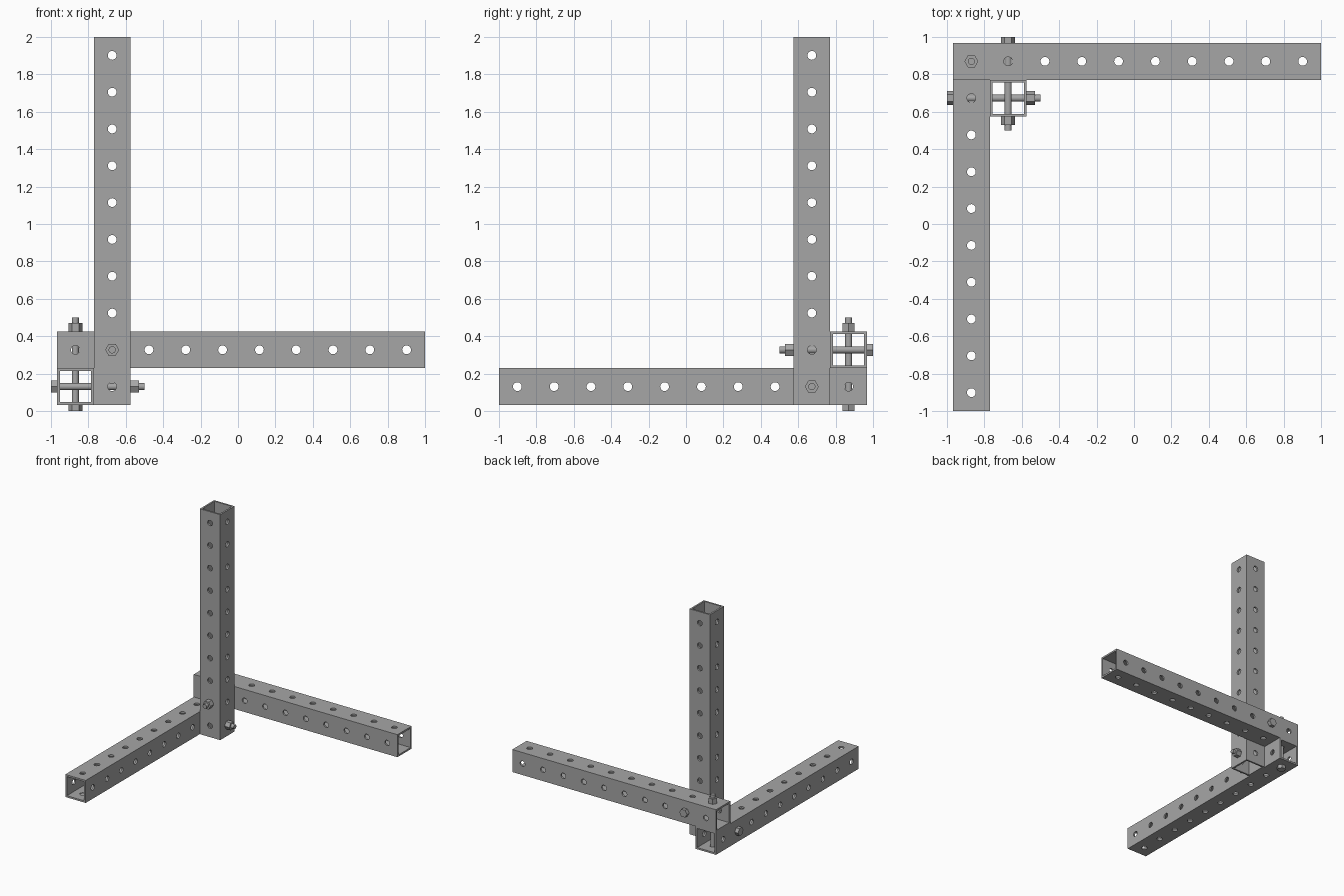
import bpy, bmesh, math
from mathutils import Matrix, Vector

cube = bpy.data.objects.get("Cube")
if cube:
    bpy.data.objects.remove(cube, do_unlink=True)

WIDTH = 0.1968           # tube width, also the hole spacing
HOLES = 10
LENGTH = WIDTH * HOLES
WALL = 0.015
HOLE_R = 0.0235
HEAD = 0.032             # bolt head thickness
NEAR = HEAD + WIDTH / 2  # first tube layer, measured from the outer corner
FAR = NEAR + WIDTH       # second tube layer


def material(name, value):
    mat = bpy.data.materials.new(name)
    colour = (value, value, value, 1)
    mat.diffuse_color = colour
    mat.use_nodes = True
    mat.node_tree.nodes["Principled BSDF"].inputs["Base Color"].default_value = colour
    return mat


steel = material("grey steel", 0.38)

# Directions: local z becomes up, right-to-left, or back-to-front
UP = Matrix.Identity(4)
ALONG_X = Matrix(((0, 0, 1, 0), (1, 0, 0, 0), (0, 1, 0, 0), (0, 0, 0, 1)))
ALONG_Y = Matrix.Rotation(math.pi / 2, 4, 'X')


def prism(bm, sides, radius, z0, z1, turn=0.0, frame=UP):
    """Closed prism along local z."""
    rings = []
    for z in (z0, z1):
        rings.append([bm.verts.new(frame @ Vector((
            radius * math.cos(turn + 2 * math.pi * i / sides),
            radius * math.sin(turn + 2 * math.pi * i / sides), z)))
            for i in range(sides)])
    low, high = rings
    bm.faces.new(low[::-1])
    bm.faces.new(high)
    for i in range(sides):
        j = (i + 1) % sides
        bm.faces.new((low[i], low[j], high[j], high[i]))


def to_object(bm, name):
    bmesh.ops.recalc_face_normals(bm, faces=bm.faces)
    mesh = bpy.data.meshes.new(name)
    bm.to_mesh(mesh)
    bm.free()
    obj = bpy.data.objects.new(name, mesh)
    bpy.context.collection.objects.link(obj)
    return obj


def activate(obj):
    bpy.ops.object.select_all(action='DESELECT')
    obj.select_set(True)
    bpy.context.view_layer.objects.active = obj


def finish(obj, place):
    obj.data.materials.clear()
    obj.data.materials.append(steel)
    obj.data.transform(place)
    activate(obj)
    bpy.ops.object.shade_smooth_by_angle(angle=math.radians(30))


def hole_cutter(direction):
    """A row of rods, one for each hole, across the tube."""
    bm = bmesh.new()
    for i in range(HOLES):
        frame = Matrix.Translation((0, 0, WIDTH * (i + 0.5))) @ direction
        prism(bm, 24, HOLE_R, -WIDTH, WIDTH, frame=frame)
    obj = to_object(bm, "hole_cutter")
    obj.hide_render = True
    return obj


def tube(name, place):
    # Hollow square section, open at both ends
    bm = bmesh.new()
    corners = ((-1, -1), (1, -1), (1, 1), (-1, 1))
    loops = [[bm.verts.new((x * h, y * h, z)) for x, y in corners]
             for h, z in ((WIDTH / 2, 0), (WIDTH / 2, LENGTH),
                          (WIDTH / 2 - WALL, LENGTH), (WIDTH / 2 - WALL, 0))]
    for k in range(4):
        a, b = loops[k], loops[(k + 1) % 4]
        for i in range(4):
            j = (i + 1) % 4
            bm.faces.new((a[i], a[j], b[j], b[i]))
    obj = to_object(bm, name)
    # Holes through both pairs of walls
    for direction in (ALONG_X, ALONG_Y):
        cutter = hole_cutter(direction)
        activate(obj)
        mod = obj.modifiers.new("holes", 'BOOLEAN')
        mod.operation = 'DIFFERENCE'
        mod.solver = 'EXACT'
        mod.object = cutter
        bpy.ops.object.modifier_apply(modifier=mod.name)
        bpy.data.objects.remove(cutter, do_unlink=True)
    finish(obj, place)


def bolt(name, place):
    grip = HEAD + 2 * WIDTH
    # Hex head and shaft
    bm = bmesh.new()
    prism(bm, 6, 0.037, 0, HEAD)
    prism(bm, 24, 0.019, HEAD, grip + 0.074)
    finish(to_object(bm, name + "_bolt"), place)
    # Hex nut
    bm = bmesh.new()
    prism(bm, 6, 0.037, grip, grip + 0.046)
    finish(to_object(bm, name + "_nut"), place)


def at(x, y, z, direction):
    return Matrix.Translation((x, y, z)) @ direction


# Three tubes meeting at the corner
tube("upright_tube", at(FAR - 1, 1 - FAR, HEAD, UP))
tube("cross_tube", at(HEAD - 1, 1 - NEAR, FAR, ALONG_X))
tube("floor_tube", at(NEAR - 1, 1 - HEAD, NEAR, ALONG_Y))

# One bolt through each pair of tubes
bolt("vertical", at(NEAR - 1, 1 - NEAR, 0, UP))
bolt("sideways", at(-1, 1 - FAR, NEAR, ALONG_X))
bolt("lengthwise", at(FAR - 1, 1, FAR, ALONG_Y))
